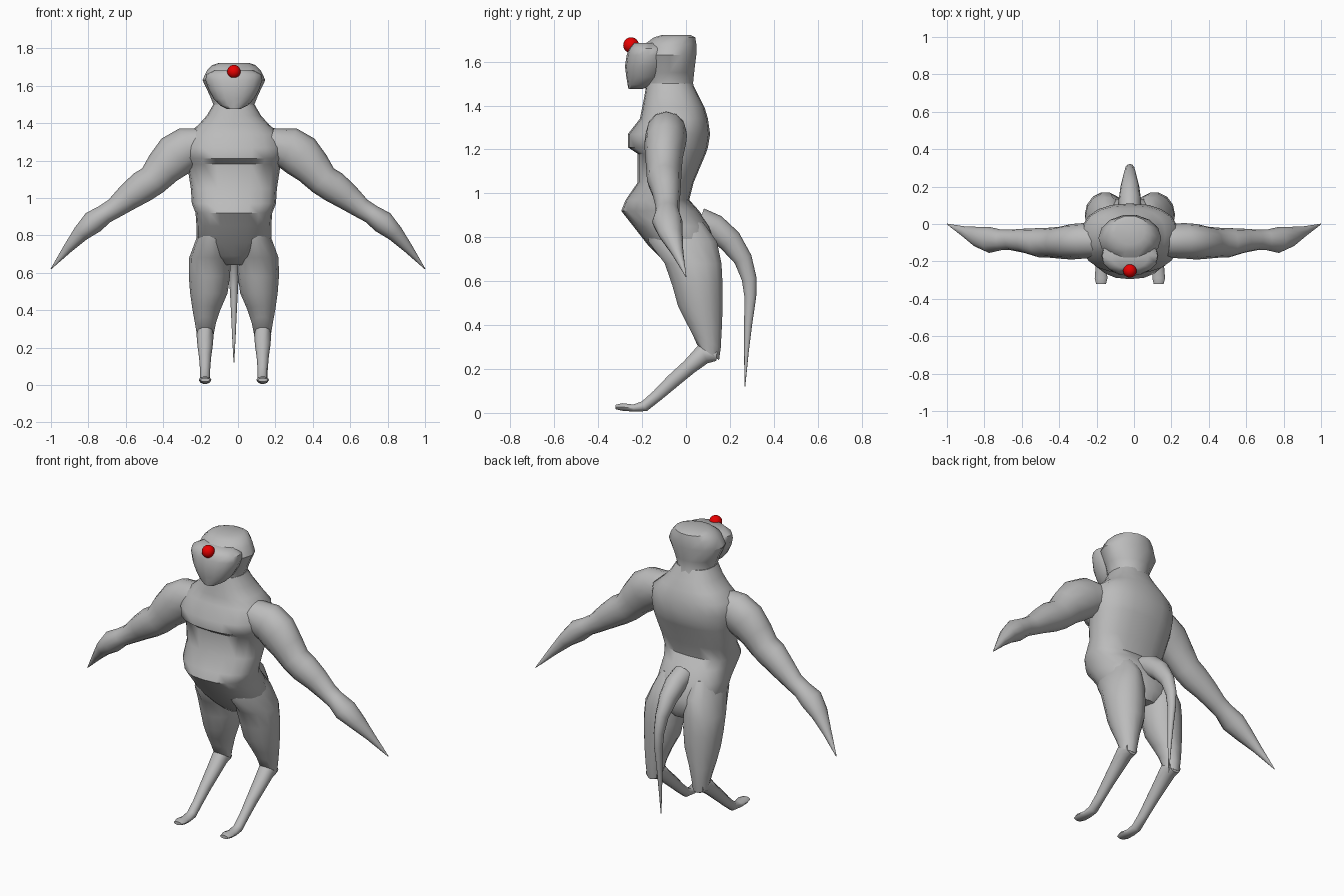
import bpy, bmesh, math
from mathutils import Vector

CX = -0.022  # body centre line


def material(name, col):
    m = bpy.data.materials.new(name)
    m.diffuse_color = (*col, 1)
    return m


GREY = material("skin grey", (0.5, 0.5, 0.5))
RED = material("nose red", (0.8, 0.0, 0.0))


def finish(ob, mat, angle=50):
    ob.data.materials.append(mat)
    bpy.ops.object.select_all(action='DESELECT')
    ob.select_set(True)
    bpy.context.view_layer.objects.active = ob
    bpy.ops.object.shade_smooth_by_angle(angle=math.radians(angle))


def loft(name, rings, n=16, power=1.0, angle=50):
    """Skin rings given as (centre, u axis, v axis)."""
    bm = bmesh.new()
    loops = []
    for c, u, v in rings:
        loop = []
        for i in range(n):
            a = 2 * math.pi * i / n
            ca, sa = math.cos(a), math.sin(a)
            ca = math.copysign(abs(ca) ** power, ca)
            sa = math.copysign(abs(sa) ** power, sa)
            loop.append(bm.verts.new(Vector(c) + Vector(u) * ca + Vector(v) * sa))
        loops.append(loop)
    for a, b in zip(loops, loops[1:]):
        for i in range(n):
            j = (i + 1) % n
            bm.faces.new((a[i], a[j], b[j], b[i]))
    bm.faces.new(loops[0])
    bm.faces.new(loops[-1])
    bmesh.ops.recalc_face_normals(bm, faces=bm.faces)
    me = bpy.data.meshes.new(name)
    bm.to_mesh(me)
    bm.free()
    ob = bpy.data.objects.new(name, me)
    bpy.context.collection.objects.link(ob)
    finish(ob, GREY, angle)
    return ob


def stack(name, rows, x=CX, **kw):
    """Level rings: (z, front y, back y, half width)."""
    return loft(name, [((x, (f + b) / 2, z), (w, 0, 0), (0, (b - f) / 2, 0))
                       for z, f, b, w in rows], **kw)


def tube(name, path, side, n=12, **kw):
    """Rings square to a path: (x, y, z, radius across side axis, other radius)."""
    pts = [Vector(p[:3]) for p in path]
    side = Vector(side)
    rings = []
    for i, p in enumerate(path):
        t = (pts[min(i + 1, len(pts) - 1)] - pts[max(i - 1, 0)]).normalized()
        rings.append((pts[i], side * p[3], t.cross(side).normalized() * p[4]))
    return loft(name, rings, n, **kw)


# Torso: shoulders, chest, belly, hips
stack("torso", [
    (1.50, -.18, .03, .11), (1.44, -.19, .06, .145), (1.39, -.20, .085, .19),
    (1.34, -.21, .10, .25), (1.27, -.265, .11, .265), (1.21, -.265, .10, .26),
    (1.18, -.22, .09, .25), (1.05, -.22, .035, .23), (.97, -.275, .015, .225),
    (.92, -.295, .06, .205), (.85, -.24, .11, .20), (.76, -.17, .14, .20),
    (.69, -.10, .14, .15), (.64, -.05, .11, .06)], n=20, power=.85)

# Head with a flat-topped crown
stack("head", [
    (1.45, -.18, .05, .12), (1.50, -.19, .035, .11), (1.55, -.19, .04, .13),
    (1.63, -.20, .05, .168), (1.68, -.19, .05, .145), (1.71, -.15, .045, .115),
    (1.722, -.11, .02, .08)], n=14, angle=35)

# Face plate with a rounded jaw
stack("muzzle", [
    (1.475, -.262, -.20, .035), (1.495, -.266, -.14, .075), (1.53, -.272, -.10, .108),
    (1.58, -.278, -.08, .135), (1.63, -.27, -.07, .152), (1.66, -.26, -.08, .148),
    (1.685, -.24, -.10, .10)], n=16, power=.9)

# Nose ball
bpy.ops.mesh.primitive_uv_sphere_add(segments=24, ring_count=12, radius=.036,
                                     location=(CX, -.25, 1.675))
nose = bpy.context.object
nose.name = "nose"
finish(nose, RED)

for s, tag in ((-1, "left"), (1, "right")):
    # Arm tapering into a pointed hand
    arm = [(.17, -.09, 1.29, .09, .085), (.27, -.09, 1.265, .095, .115),
           (.335, -.095, 1.225, .095, .118), (.40, -.10, 1.16, .085, .10),
           (.455, -.10, 1.095, .08, .085), (.51, -.10, 1.06, .078, .085),
           (.585, -.09, 1.005, .065, .072), (.66, -.085, .945, .055, .055),
           (.71, -.085, .915, .055, .052), (.775, -.085, .87, .07, .062),
           (.84, -.07, .81, .055, .045), (.91, -.04, .73, .028, .026),
           (1.0, 0, .62, .002, .002)]
    tube("arm_" + tag, [(s * p[0], *p[1:]) for p in arm], (0, 1, 0))

    # Thigh, ending in a slanted backward hock
    thigh = [(.87, -.17, .08, .10, .07, 0), (.78, -.175, .145, .112, .09, 0),
             (.68, -.10, .165, .127, .112, 0), (.58, -.065, .17, .131, .11, 0),
             (.49, -.04, .17, .134, .10, 0), (.40, -.005, .165, .147, .074, -.02),
             (.33, .025, .16, .152, .056, -.035), (.275, .05, .152, .153, .046, -.035)]
    loft("thigh_" + tag,
         [((CX + s * x, (f + b) / 2, z), (w, 0, 0), (0, (b - f) / 2, t))
          for z, f, b, x, w, t in thigh], n=14)

    # Shin and foot
    shin = [(.14, .265, .038, .03), (.08, .27, .046, .05), (.015, .21, .041, .037),
            (-.06, .145, .032, .034), (-.13, .08, .027, .028), (-.19, .03, .027, .026),
            (-.24, .022, .03, .017), (-.29, .027, .034, .018), (-.322, .027, .026, .01)]
    tube("shin_and_foot_" + tag, [(CX + s * .154, *p) for p in shin], (1, 0, 0), n=10)

# Tail arching back and hanging to a point
tail = [(.06, .87, .06, .065), (.13, .845, .06, .06), (.20, .785, .05, .055),
        (.26, .70, .035, .042), (.288, .61, .027, .034), (.293, .53, .023, .027),
        (.283, .40, .016, .018), (.275, .27, .01, .01), (.268, .12, .002, .002)]
tube("tail", [(CX, *p) for p in tail], (1, 0, 0))
